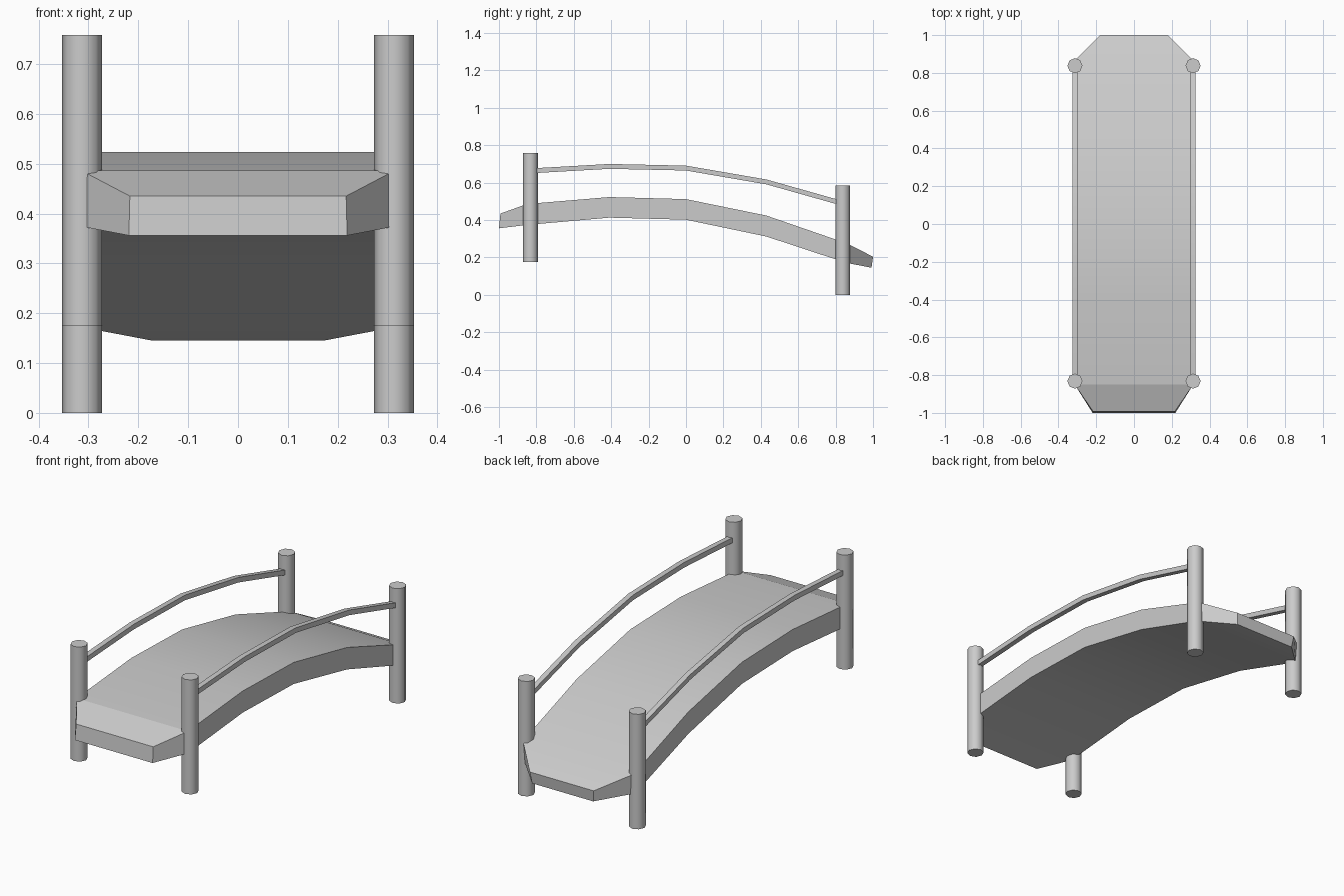
import bpy, bmesh
from math import radians

if "Cube" in bpy.data.objects:
    bpy.data.objects.remove(bpy.data.objects["Cube"])


def finish(name, bm, angle):
    bmesh.ops.recalc_face_normals(bm, faces=bm.faces)
    mesh = bpy.data.meshes.new(name)
    bm.to_mesh(mesh)
    bm.free()
    ob = bpy.data.objects.new(name, mesh)
    bpy.context.collection.objects.link(ob)
    bpy.ops.object.select_all(action='DESELECT')
    bpy.context.view_layer.objects.active = ob
    ob.select_set(True)
    bpy.ops.object.shade_smooth_by_angle(angle=radians(angle))
    return ob


def loft(name, stations, x=0.0):
    """Bar along y; station = (y_top, z_top, y_bottom, z_bottom, half_top, half_bottom)."""
    bm = bmesh.new()
    rings = []
    for yt, zt, yb, zb, ht, hb in stations:
        ring = [(x - ht, yt, zt), (x + ht, yt, zt), (x + hb, yb, zb), (x - hb, yb, zb)]
        rings.append([bm.verts.new(p) for p in ring])
    for a, b in zip(rings, rings[1:]):
        for i in range(4):
            j = (i + 1) % 4
            bm.faces.new((a[i], a[j], b[j], b[i]))
    bm.faces.new(rings[0])
    bm.faces.new(rings[-1])
    return finish(name, bm, 14)


def post(name, x, y, z0, height, radius=0.04):
    bm = bmesh.new()
    bmesh.ops.create_cone(bm, cap_ends=True, segments=8, radius1=radius,
                          radius2=radius, depth=height)
    bmesh.ops.translate(bm, verts=bm.verts, vec=(x, y, z0 + height / 2))
    return finish(name, bm, 46)


# Arched deck with tapered, chamfered ends
W = 0.314
loft("deck", [
    (-0.992, 0.435, -1.0, 0.356, 0.217, 0.219),
    (-0.85, 0.486, -0.85, 0.374, W, W),
    (-0.41, 0.523, -0.41, 0.413, W, W),
    (0.0, 0.512, 0.0, 0.402, W, W),
    (0.43, 0.424, 0.43, 0.312, W, W),
    (0.864, 0.274, 0.855, 0.172, W, W),
    (1.0, 0.204, 0.992, 0.145, 0.18, 0.172),
])

# Handrails and posts on both sides
rail_path = [(-0.832, 0.676), (-0.41, 0.70), (0.0, 0.691), (0.43, 0.617), (0.838, 0.502)]
for side, s in (("left", -1), ("right", 1)):
    loft(side + "_handrail",
         [(y, z, y, z - 0.026, 0.0135, 0.0135) for y, z in rail_path], x=s * 0.3115)
    post(side + "_front_post", s * 0.3128, -0.832, 0.175, 0.583)
    post(side + "_back_post", s * 0.3128, 0.838, 0.0, 0.585)
